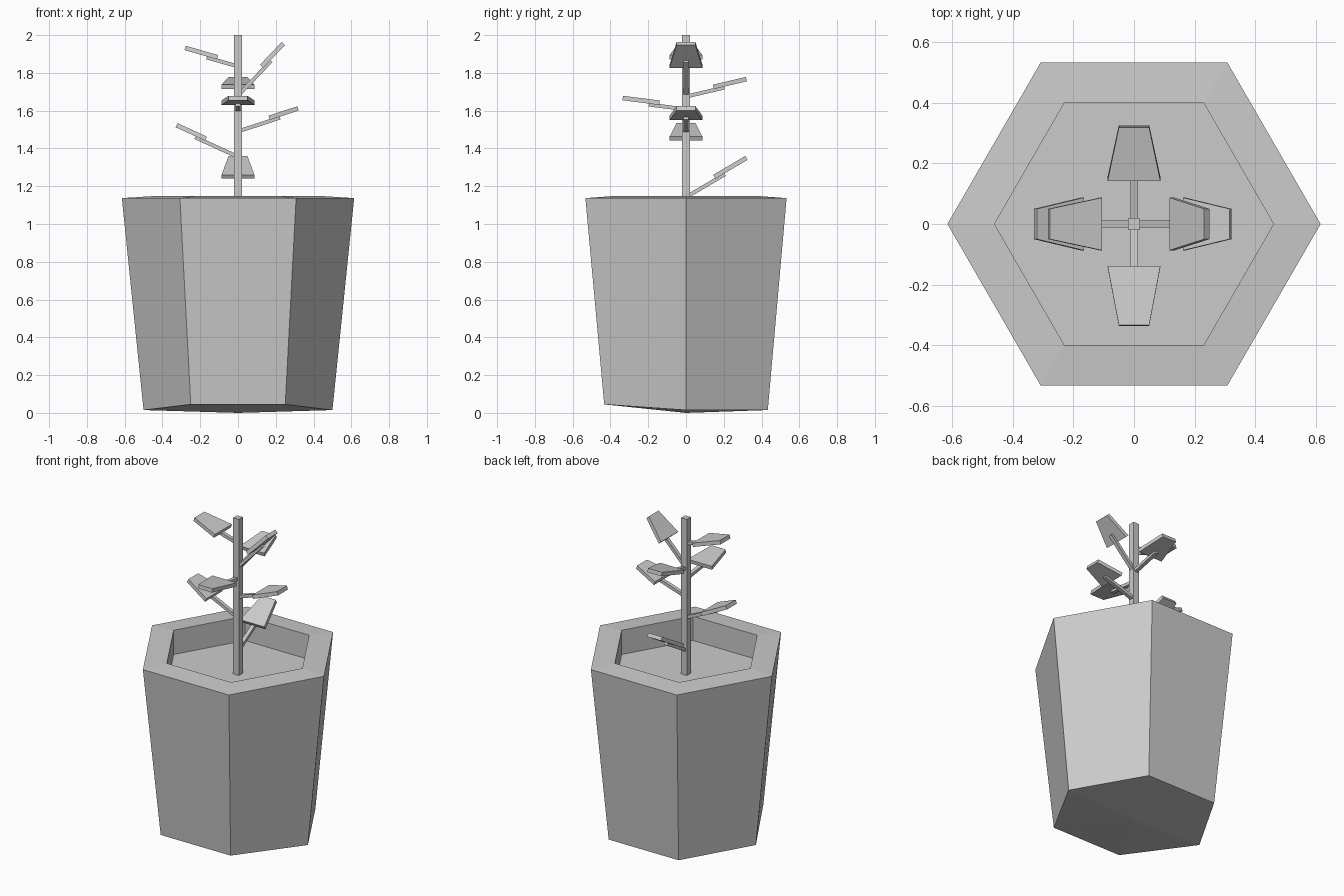
import bpy
from math import cos, sin, pi
from mathutils import Vector

if "Cube" in bpy.data.objects:
    bpy.data.objects.remove(bpy.data.objects["Cube"])


def make(name, verts, faces):
    me = bpy.data.meshes.new(name)
    me.from_pydata([tuple(v) for v in verts], [], faces)
    ob = bpy.data.objects.new(name, me)
    bpy.context.collection.objects.link(ob)
    return ob


def hexagon(r, z):
    return [(r * cos(i * pi / 3), r * sin(i * pi / 3), z) for i in range(6)]


def bar(name, a, b, side, w0, w1, t):
    """Flat tapered bar from a to b; w0/w1 half widths along side, t thickness."""
    n = (b - a).cross(side).normalized() * (t / 2)
    verts = [p + side * w * s + n * k
             for p, w in ((a, w0), (b, w1))
             for s, k in ((-1, -1), (1, -1), (1, 1), (-1, 1))]
    faces = [(3, 2, 1, 0), (4, 5, 6, 7)]
    faces += [(i, (i + 1) % 4, 4 + (i + 1) % 4, 4 + i) for i in range(4)]
    # side x direction x normal keeps a consistent winding
    return make(name, verts, faces)


# Planter: hexagonal rings from soil up over the rim and down to the uneven base
base = [(x, y, 0.045 if y < -0.1 else 0.015) for x, y, z in hexagon(0.5, 0)]
rings = [hexagon(0.46, 0.99), hexagon(0.46, 1.147), hexagon(0.615, 1.137), base]
verts = [v for r in rings for v in r] + [(0, 0, 0)]
faces = [tuple(range(6))]
for k in range(3):
    for i in range(6):
        j = (i + 1) % 6
        faces.append((k * 6 + j, k * 6 + i, k * 6 + 6 + i, k * 6 + 6 + j))
faces += [(18 + (i + 1) % 6, 18 + i, 24) for i in range(6)]
make("planter", verts, faces)

# Stem
bar("stem", Vector((0, 0, 0.98)), Vector((0, 0, 2)), Vector((1, 0, 0)), 0.02, 0.02, 0.04)

# Twigs with leaves: direction, leaf start (out, z), leaf tip (out, z)
shoots = [
    ((0, 1), (0.15, 1.25), (0.32, 1.35)),
    ((-1, 0), (0.17, 1.452), (0.325, 1.523)),
    ((1, 0), (0.165, 1.562), (0.318, 1.612)),
    ((0, -1), (0.14, 1.642), (0.335, 1.667)),
    ((0, 1), (0.145, 1.726), (0.32, 1.767)),
    ((1, 0), (0.125, 1.835), (0.24, 1.955)),
    ((-1, 0), (0.108, 1.883), (0.28, 1.932)),
]
for i, ((dx, dy), (r0, z0), (r1, z1)) in enumerate(shoots, 1):
    a = Vector((dx * r0, dy * r0, z0))
    b = Vector((dx * r1, dy * r1, z1))
    u = (b - a).normalized()
    side = Vector((-dy, dx, 0))
    up = u.cross(side)
    bar(f"leaf_{i}", a, b, side, 0.087, 0.05, 0.024)
    reach = r0 / Vector((u.x, u.y)).length
    low = a - up * 0.017
    bar(f"twig_{i}", low - u * reach, low + u * 0.055, side, 0.012, 0.012, 0.02)
